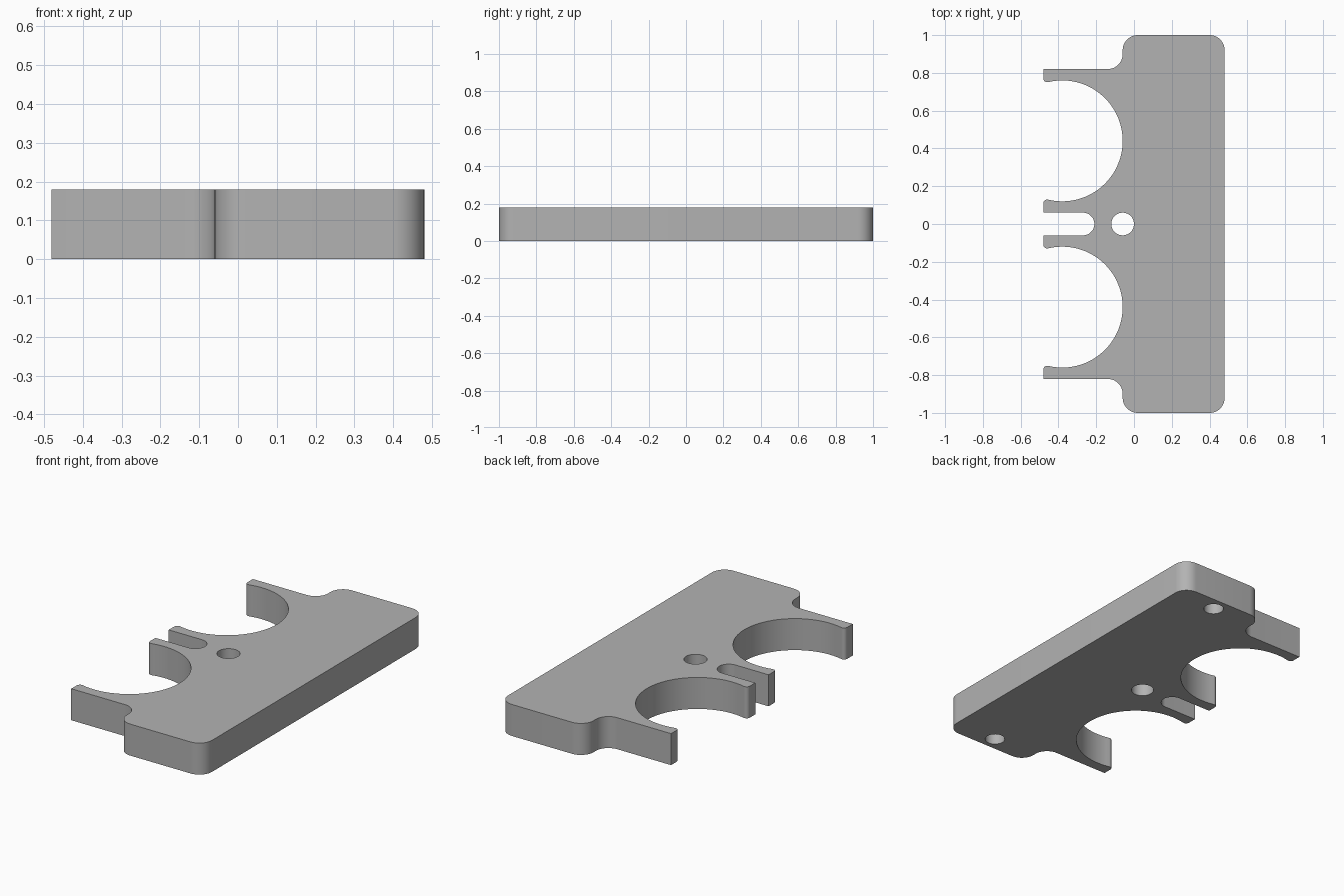
import bpy, bmesh
from math import radians, degrees, cos, sin, atan2, sqrt

cube = bpy.data.objects.get("Cube")
if cube:
    bpy.data.objects.remove(cube, do_unlink=True)

THICK = 0.18     # plate thickness
TIP = -0.48      # x of the arm ends
BAY_X, BAY_Y, BAY_R = -0.38, 0.44, 0.32
LIP = 0.02       # rounding where a bay meets an arm end


def arc(cx, cy, r, a0, a1, steps):
    angles = [radians(a0 + (a1 - a0) * i / steps) for i in range(steps + 1)]
    return [(cx + r * cos(a), cy + r * sin(a)) for a in angles]


# Tangent points between each round bay and its lips
lip_x = TIP + LIP
lip_dy = sqrt((BAY_R + LIP) ** 2 - (lip_x - BAY_X) ** 2)
meet = degrees(atan2(lip_dy, lip_x - BAY_X))

# Half outline: body corners, concave shoulder, arm, bay, inner arm, slot
half = (
    arc(0.40, 0.92, 0.08, 0, 90, 12)
    + arc(0.02, 0.92, 0.08, 90, 180, 12)
    + arc(-0.14, 0.90, 0.08, 0, -90, 12)
    + [(TIP, 0.82)]
    + arc(lip_x, BAY_Y + lip_dy, LIP, 180, 180 + meet, 8)
    + arc(BAY_X, BAY_Y, BAY_R, meet, -meet, 64)[1:-1]
    + arc(lip_x, BAY_Y - lip_dy, LIP, 180 - meet, 180, 8)
    + [(TIP, 0.06)]
    + arc(-0.27, 0, 0.06, 90, 0, 12)
)
outline = half + [(x, -y) for x, y in reversed(half[:-1])]

# Extruded plate
bm = bmesh.new()
base = bm.faces.new([bm.verts.new((x, y, 0)) for x, y in outline])
top = bmesh.ops.extrude_face_region(bm, geom=[base])["geom"]
bmesh.ops.translate(bm, vec=(0, 0, THICK),
                    verts=[v for v in top if isinstance(v, bmesh.types.BMVert)])
bmesh.ops.recalc_face_normals(bm, faces=bm.faces)
mesh = bpy.data.meshes.new("mounting_plate")
bm.to_mesh(mesh)
bm.free()
plate = bpy.data.objects.new("mounting_plate", mesh)
bpy.context.collection.objects.link(plate)

grey = bpy.data.materials.new("plain_grey")
grey.use_nodes = True
colour = (0.45, 0.45, 0.45, 1)
grey.diffuse_color = colour
grey.node_tree.nodes["Principled BSDF"].inputs["Base Color"].default_value = colour
mesh.materials.append(grey)


def drill(x, y, r, depth):
    """Cut a round hole upwards from the underside."""
    bpy.ops.mesh.primitive_cylinder_add(vertices=48, radius=r, depth=depth + 0.1,
                                        location=(x, y, (depth - 0.1) / 2))
    cutter = bpy.context.object
    cutter.name = "hole_cutter"
    cutter.hide_render = True
    cutter.data.materials.append(grey)
    bpy.context.view_layer.objects.active = plate
    cut = plate.modifiers.new("hole", "BOOLEAN")
    cut.operation = "DIFFERENCE"
    cut.solver = "EXACT"
    cut.object = cutter
    bpy.ops.object.modifier_apply(modifier=cut.name)
    bpy.data.objects.remove(cutter, do_unlink=True)


# Through hole behind the slot, blind holes under both ends
drill(-0.06, 0, 0.06, THICK + 0.1)
for side in (1, -1):
    drill(0.21, side * 0.92, 0.053, 0.12)

bpy.ops.object.select_all(action="DESELECT")
plate.select_set(True)
bpy.context.view_layer.objects.active = plate
bpy.ops.object.shade_smooth_by_angle(angle=radians(30))
